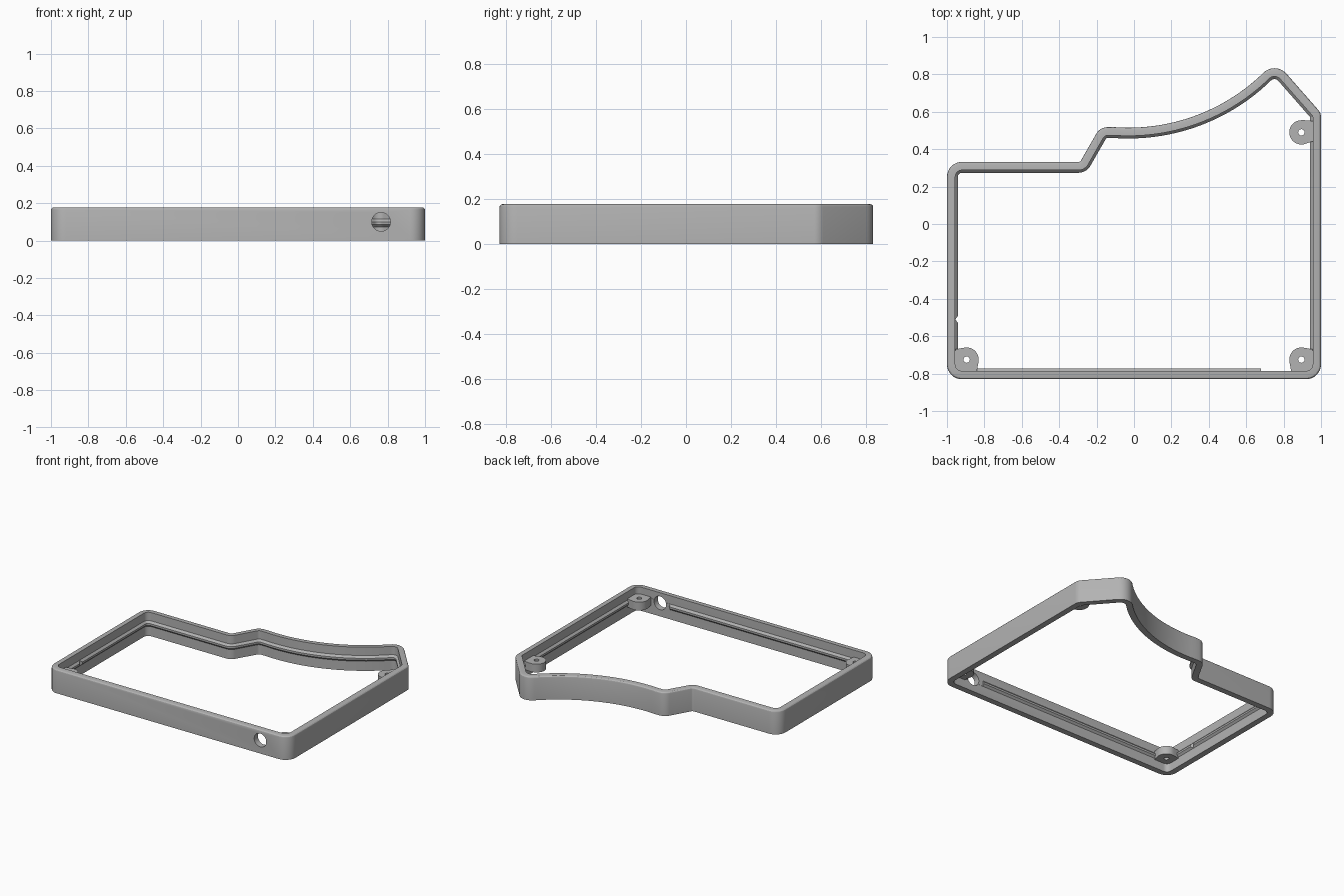
import bpy, bmesh, math
from mathutils import Vector
from mathutils.geometry import convex_hull_2d

old = bpy.data.objects.get("Cube")
if old:
    bpy.data.objects.remove(old, do_unlink=True)

grey = bpy.data.materials.new("plain grey")
grey.use_nodes = True
grey.diffuse_color = (0.45, 0.45, 0.45, 1)
grey.node_tree.nodes["Principled BSDF"].inputs["Base Color"].default_value = grey.diffuse_color

H = 0.177      # frame height


def finish(name, bm):
    bmesh.ops.recalc_face_normals(bm, faces=bm.faces[:])
    mesh = bpy.data.meshes.new(name)
    bm.to_mesh(mesh)
    bm.free()
    mesh.materials.append(grey)
    obj = bpy.data.objects.new(name, mesh)
    bpy.context.collection.objects.link(obj)
    return obj


def select(obj):
    bpy.ops.object.select_all(action='DESELECT')
    obj.select_set(True)
    bpy.context.view_layer.objects.active = obj


def prism(name, points, z0, z1):
    bm = bmesh.new()
    face = bm.faces.new([bm.verts.new((x, y, z0)) for x, y in points])
    new = bmesh.ops.extrude_face_region(bm, geom=[face])["geom"]
    verts = [v for v in new if isinstance(v, bmesh.types.BMVert)]
    bmesh.ops.translate(bm, verts=verts, vec=(0, 0, z1 - z0))
    return finish(name, bm)


def circle(cx, cy, r, n=32):
    return [(cx + r * math.cos(math.tau * i / n), cy + r * math.sin(math.tau * i / n))
            for i in range(n)]


def cut(obj, cutter):
    cutter.hide_render = True
    mod = obj.modifiers.new("cut", 'BOOLEAN')
    mod.operation, mod.solver, mod.object = 'DIFFERENCE', 'EXACT', cutter
    select(obj)
    bpy.ops.object.modifier_apply(modifier=mod.name)
    bpy.data.objects.remove(cutter, do_unlink=True)


def smooth(obj):
    select(obj)
    bpy.ops.object.shade_smooth_by_angle(angle=math.radians(28))


def fillet(prev, corner, nxt, r, n=8):
    """Points of an arc of radius r that rounds a corner."""
    p, c, q = Vector(prev), Vector(corner), Vector(nxt)
    a, b = (p - c).normalized(), (q - c).normalized()
    half = a.angle(b) / 2
    centre = c + (a + b).normalized() * (r / math.sin(half))
    start, end = c + a * (r / math.tan(half)), c + b * (r / math.tan(half))
    u, v = start - centre, end - centre
    sweep = u.angle(v)
    return [centre + (u * math.sin((1 - i / n) * sweep) + v * math.sin(i / n * sweep))
            / math.sin(sweep) for i in range(n + 1)]


# Outline, counter-clockwise: rounded corners and one hollow arc at the back
arc_c, arc_r = Vector((-0.03, 1.55)), 1.035
arc = []
for i in range(23):
    x = 0.675 - 0.785 * i / 22
    arc.append(Vector((x, arc_c.y - math.sqrt(arc_r ** 2 - (x - arc_c.x) ** 2))))
corners = [((-1, -0.83), 0.08), ((1, -0.83), 0.08), ((1, 0.593), 0.06),
           ((0.755, 0.872), 0.085), (arc, 0), ((-0.182, 0.517), 0.07),
           ((-0.288, 0.332), 0.015), ((-1, 0.332), 0.08)]
outline = []
for i, (c, r) in enumerate(corners):
    if c is arc:
        outline += arc
        continue
    before, after = corners[i - 1][0], corners[(i + 1) % len(corners)][0]
    before = arc[-1] if before is arc else before
    after = arc[0] if after is arc else after
    outline += fillet(before, c, after, r)


def inset(points, d):
    out = []
    for i, p in enumerate(points):
        a = (p - points[i - 1]).normalized()
        b = (points[(i + 1) % len(points)] - p).normalized()
        na, nb = Vector((-a.y, a.x)), Vector((-b.y, b.x))
        out.append(p + (na + nb) * (d / (1 + na.dot(nb))))
    return out


# Wall section as (inset, height): rounded top edge and an inner rib
wall, rib, edge = 0.044, 0.058, 0.014
section = [(0, 0)]
for i in range(4):
    t = math.pi / 2 * i / 3
    section.append((edge * (1 - math.cos(t)), H - edge * (1 - math.sin(t))))
section += [(wall, H), (wall, 0.115), (rib, 0.1), (rib, 0.086), (wall, 0.072), (wall, 0)]

bm = bmesh.new()
rings = [[bm.verts.new((p.x, p.y, z)) for p in inset(outline, d)] for d, z in section]
count = len(outline)
for k, ring in enumerate(rings):
    nxt = rings[(k + 1) % len(rings)]
    for i in range(count):
        j = (i + 1) % count
        bm.faces.new((ring[i], ring[j], nxt[j], nxt[i]))
frame = finish("frame_wall", bm)

# Rib gap beside the cable hole, and a notch in the rib on the right side
cut(frame, prism("rib_gap", [(0.68, -0.7855), (0.86, -0.7855), (0.86, -0.74), (0.68, -0.74)],
                 0.05, 0.14))
cut(frame, prism("rib_notch", [(-0.955, -0.51), (-0.93, -0.545), (-0.93, -0.475)], 0.05, 0.14))

# Round cable hole through the front wall
hole = prism("cable_hole", circle(0.765, -0.1, 0.05), 0.7, 0.9)
hole.rotation_euler.x = math.pi / 2
hole.location.z = 0.2
bpy.context.view_layer.update()
cut(frame, hole)
smooth(frame)

# Screw posts: round bosses that grow out of the wall
posts = {
    "front_right_post": (-0.895, -0.725, [(-0.07, -0.07), (0.055, -0.06), (-0.06, 0.055)]),
    "front_left_post": (0.895, -0.725, [(0.07, -0.07), (-0.055, -0.06), (0.06, 0.055)]),
    "back_left_post": (0.895, 0.49, [(0.015, 0.065), (0.07, 0.06), (0.07, -0.045)]),
}
for name, (cx, cy, extra) in posts.items():
    pts = circle(cx, cy, 0.065) + [(cx + dx, cy + dy) for dx, dy in extra]
    post = prism(name, [pts[i] for i in convex_hull_2d(pts)], 0.063, 0.125)
    cut(post, prism("screw_hole", circle(cx, cy, 0.017, 20), 0, H))
    smooth(post)
